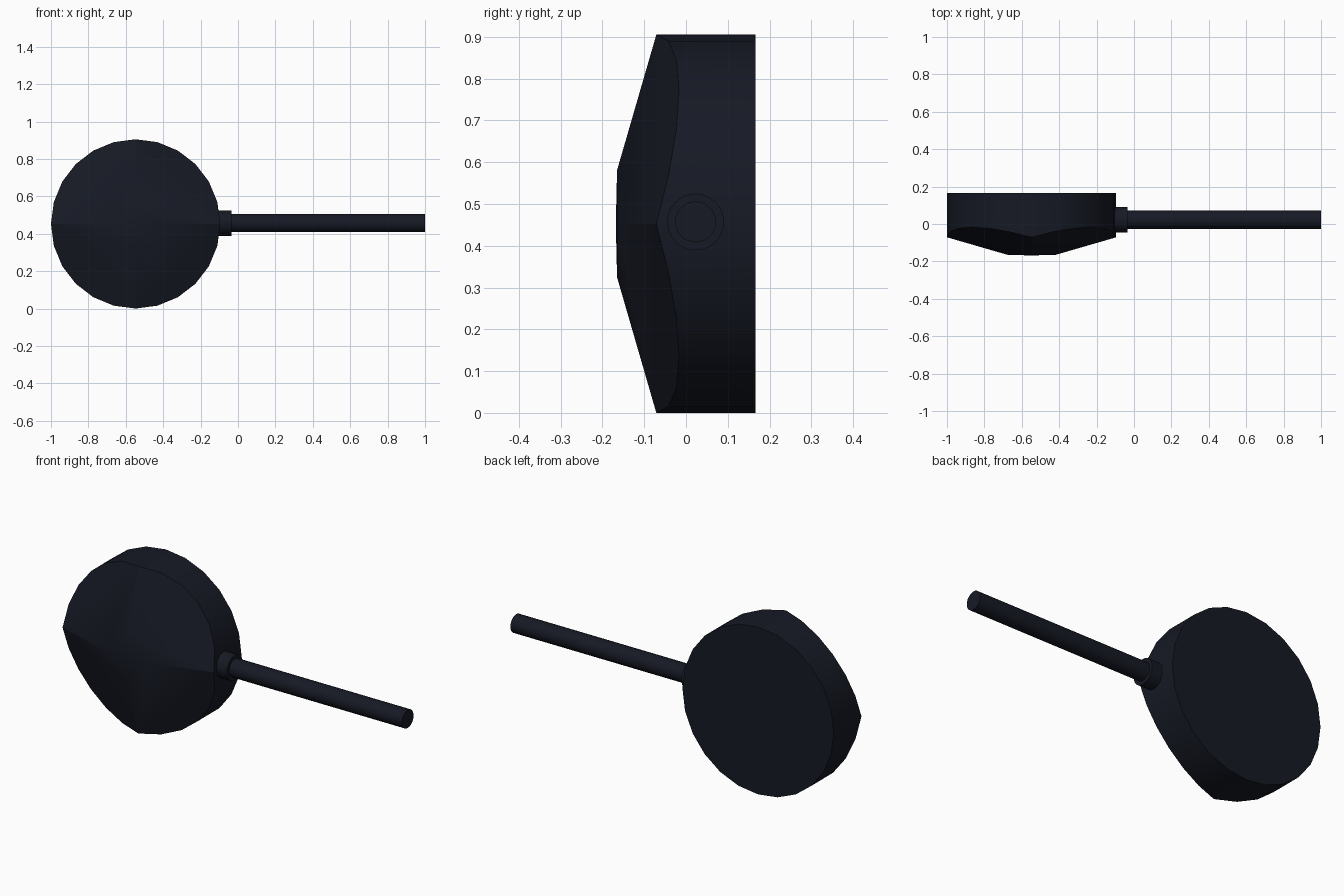
import bpy, bmesh
from math import sin, cos, pi, radians

if "Cube" in bpy.data.objects:
    bpy.data.objects.remove(bpy.data.objects["Cube"])

CX, CZ, R, N = -0.5475, 0.4525, 0.4525, 24
FLAT, FRONT, RIM, BACK = 0.128, -0.165, -0.071, 0.166

mat = bpy.data.materials.new("dark_navy")
mat.diffuse_color = (0.008, 0.01, 0.018, 1)
mat.use_nodes = True
mat.node_tree.nodes["Principled BSDF"].inputs["Base Color"].default_value = mat.diffuse_color


def finish(bm, name):
    bmesh.ops.recalc_face_normals(bm, faces=bm.faces)
    me = bpy.data.meshes.new(name)
    bm.to_mesh(me)
    bm.free()
    ob = bpy.data.objects.new(name, me)
    bpy.context.collection.objects.link(ob)
    me.materials.append(mat)
    bpy.context.view_layer.objects.active = ob
    ob.select_set(True)
    bpy.ops.object.shade_smooth_by_angle(angle=radians(25))
    ob.select_set(False)
    return ob


# Head: round drum whose front is cut by four sloping planes into a low pyramid
bm = bmesh.new()
slope = (RIM - FRONT) / (R - FLAT)
front, back = [], []
for i in range(N):
    a = 2 * pi * i / N
    x, z = R * cos(a), R * sin(a)
    y = FRONT + (abs(x) + abs(z) - FLAT) * slope
    front.append(bm.verts.new((CX + x, y, CZ + z)))
    back.append(bm.verts.new((CX + x, BACK, CZ + z)))
tip = [bm.verts.new((CX + FLAT * cos(k * pi / 2), FRONT, CZ + FLAT * sin(k * pi / 2)))
       for k in range(4)]
apex = bm.verts.new((CX, FRONT - 0.003, CZ))
for i in range(N):
    j = (i + 1) % N
    bm.faces.new((front[i], front[j], back[j], back[i]))
q = N // 4
for k in range(4):
    m = (k + 1) % 4
    arc = [front[(k * q + i) % N] for i in range(q + 1)]
    bm.faces.new([tip[k]] + arc + [tip[m]])
    bm.faces.new((tip[k], tip[m], apex))
bm.faces.new(back)
finish(bm, "head")


# Collar and handle: round bars along x
def bar(name, x0, x1, r, y=0.023, z=0.457, n=24):
    bm = bmesh.new()
    ends = [[bm.verts.new((x, y + r * cos(2 * pi * i / n), z + r * sin(2 * pi * i / n)))
             for i in range(n)] for x in (x0, x1)]
    for i in range(n):
        j = (i + 1) % n
        bm.faces.new((ends[0][i], ends[0][j], ends[1][j], ends[1][i]))
    for e in ends:
        bm.faces.new(e)
    finish(bm, name)


bar("collar", -0.12, -0.035, 0.068)
bar("handle", -0.06, 1.0, 0.049)
